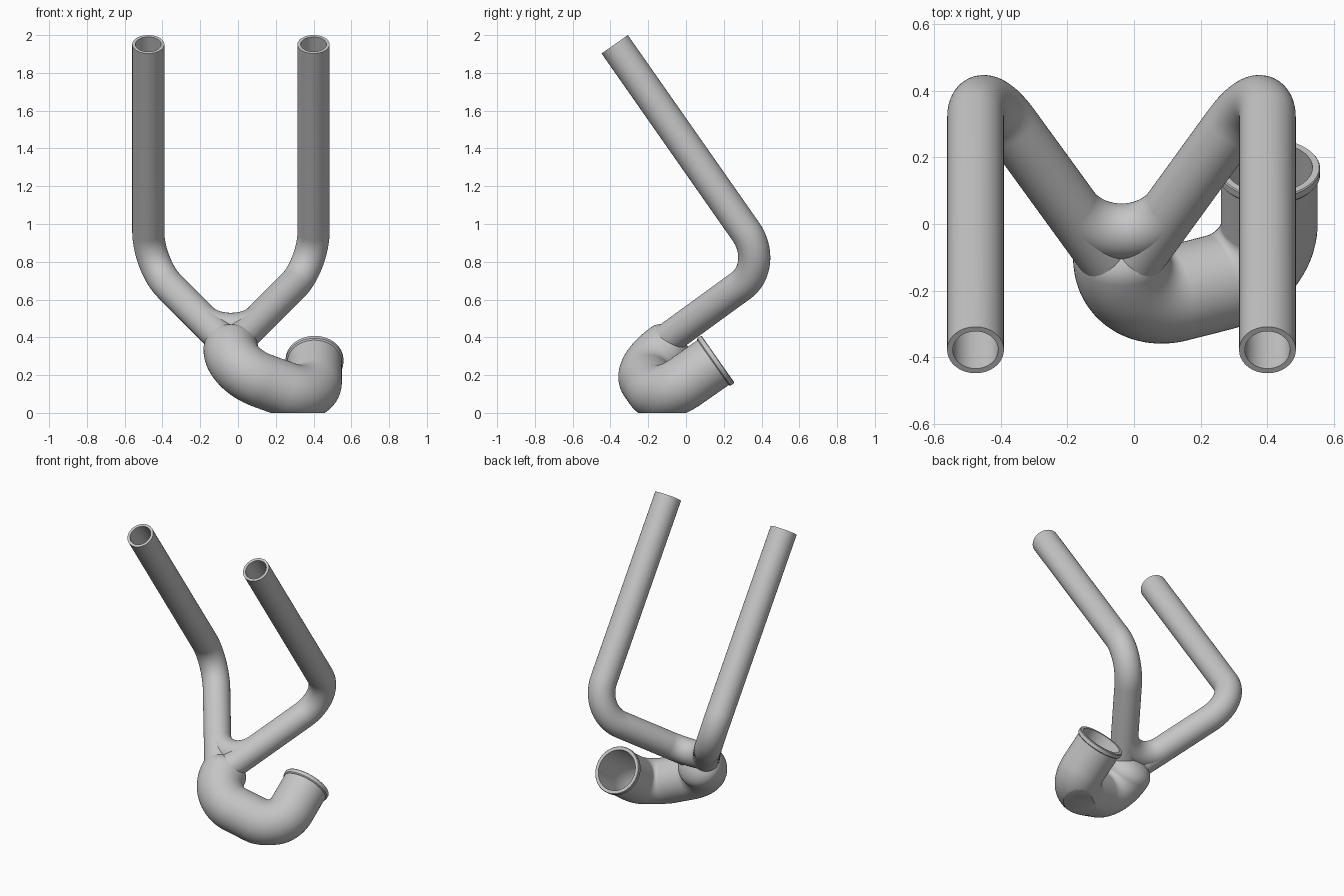
import bpy
import bmesh
from math import sin, cos, tan, pi, radians
from mathutils import Vector, Matrix

old = bpy.data.objects.get("Cube")
if old:
    bpy.data.objects.remove(old)

metal = bpy.data.materials.new("grey_metal")
metal.use_nodes = True
grey = (0.56, 0.56, 0.56, 1)
metal.diffuse_color = grey
metal.node_tree.nodes["Principled BSDF"].inputs["Base Color"].default_value = grey

# The pipework is laid out square in its own frame, then leaned about x
LEAN = Matrix.Rotation(radians(35), 3, 'X')
SIDES = 56


def at(x, u, v):
    return LEAN @ Vector((x, u, v))


def rounded(points, radii, steps=20):
    """Polyline whose inner corners are replaced by arcs."""
    path = [points[0]]
    for prev, p, nxt, r in zip(points, points[1:], points[2:], radii):
        d1, d2 = (prev - p).normalized(), (nxt - p).normalized()
        half = d1.angle(d2) / 2
        centre = p + (d1 + d2).normalized() * r / sin(half)
        start = p + d1 * r / tan(half) - centre
        axis = d2.cross(d1)
        for i in range(steps + 1):
            turn = Matrix.Rotation((pi - 2 * half) * i / steps, 3, axis)
            path.append(centre + turn @ start)
    return path + [points[-1]]


def frames(path):
    """Point and two cross axes along the path, without twist."""
    out, side, last = [], None, None
    for i, p in enumerate(path):
        t = (path[min(i + 1, len(path) - 1)] - path[max(i - 1, 0)]).normalized()
        if side is None:
            side = t.orthogonal().normalized()
        else:
            side = last.rotation_difference(t) @ side
        side = (side - t * side.dot(t)).normalized()
        out.append((p, side, t.cross(side)))
        last = t
    return out


def pipe(name, path, outer, bore=0, flat_base=False):
    """Sweep a pipe; the bore opens at the end of the path."""
    fr = frames(path)
    rings = list(zip(fr, outer))
    solid = len(rings)
    if bore:
        rings += [(f, bore) for f, r in reversed(rings) if r > bore]
    bm = bmesh.new()
    loops = []
    for k, ((p, a, b), r) in enumerate(rings):
        loop = []
        for j in range(SIDES):
            t = 2 * pi * j / SIDES
            co = p + (a * cos(t) + b * sin(t)) * r
            if flat_base and k >= solid:
                co.z = max(co.z, 0.006)
            loop.append(bm.verts.new(co))
        loops.append(loop)
    for l1, l2 in zip(loops, loops[1:]):
        for j in range(SIDES):
            n = (j + 1) % SIDES
            bm.faces.new((l1[j], l1[n], l2[n], l2[j]))
    bm.faces.new(loops[0][::-1])
    bm.faces.new(loops[-1])
    if flat_base:
        cut = bmesh.ops.bisect_plane(
            bm, geom=bm.verts[:] + bm.edges[:] + bm.faces[:],
            plane_co=(0, 0, 0), plane_no=(0, 0, -1), clear_outer=True)
        edges = [e for e in cut["geom_cut"] if isinstance(e, bmesh.types.BMEdge)]
        bmesh.ops.holes_fill(bm, edges=edges, sides=0)
    bmesh.ops.recalc_face_normals(bm, faces=bm.faces[:])
    mesh = bpy.data.meshes.new(name)
    bm.to_mesh(mesh)
    bm.free()
    mesh.materials.append(metal)
    ob = bpy.data.objects.new(name, mesh)
    bpy.context.collection.objects.link(ob)
    bpy.ops.object.select_all(action='DESELECT')
    bpy.context.view_layer.objects.active = ob
    ob.select_set(True)
    bpy.ops.object.shade_smooth_by_angle(angle=radians(35))


# Two slim branches: long leaning run, bend, then in to the junction
MID, SPREAD, SLIM = -0.0375, 0.4375, 0.085
apex = at(MID, 0.066, 0.375)
inner_ends = []
for name, s in (("left_branch", 1), ("right_branch", -1)):
    x = MID + s * SPREAD
    corner = at(x, 0.81, 0.388)
    path = rounded([apex, corner, at(x, 0.81, 1.815)], [0.22])
    pipe(name, path, [SLIM] * len(path), bore=0.068)
    inner_ends.append(apex.lerp(corner, 0.5))

# Rounded web in the fork between the branches
path = rounded([inner_ends[0], apex, inner_ends[1]], [0.175])
pipe("fork_web", path, [SLIM * 0.997] * len(path))

# Wide pipe: domed end under the fork, two bends, collared outlet
WIDE, TOP, LOW, BACK, OUT = 0.145, 0.332, 0.136, -0.072, 0.405
arcs = [i / 10 * pi / 2 for i in range(1, 10)]
dome = [(0.115 + 0.1 * sin(t), WIDE * cos(t)) for t in reversed(arcs)]
collar = [(0.27, WIDE), (0.272, 0.15), (0.276, 0.153), (0.298, 0.153), (0.302, 0.15)]
bend = rounded([at(MID, 0.115, TOP), at(MID, BACK, TOP),
                at(OUT, BACK, LOW), at(OUT, 0.25, LOW)], [0.18, 0.165], 28)
path = [at(MID, u, TOP) for u, r in dome] + bend + [at(OUT, u, LOW) for u, r in collar]
radii = [r for u, r in dome] + [WIDE] * len(bend) + [r for u, r in collar]
pipe("wide_pipe", path, radii, bore=0.13, flat_base=True)
